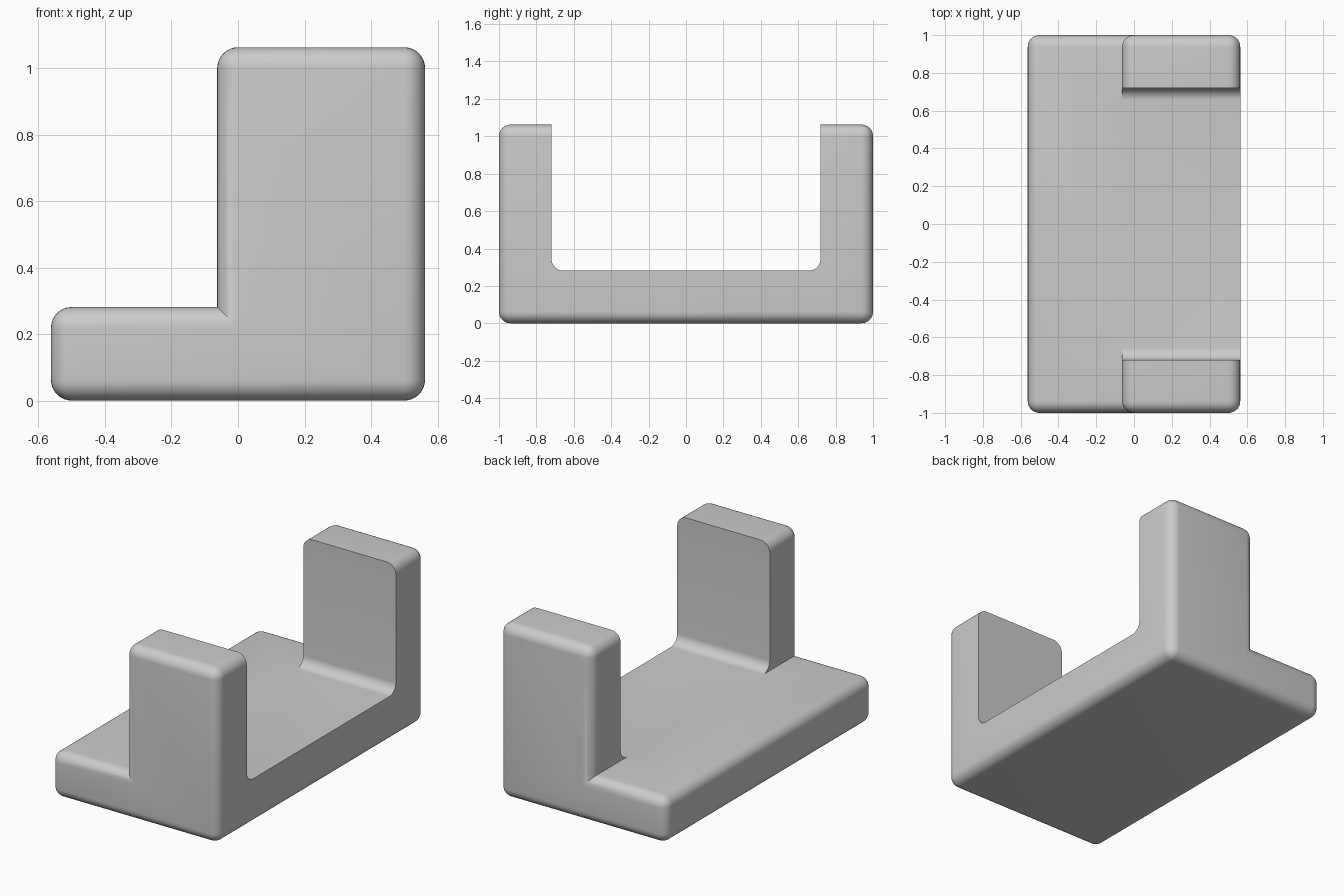
import bpy, bmesh
from math import radians

if "Cube" in bpy.data.objects:
    bpy.data.objects.remove(bpy.data.objects["Cube"])

HALF_X, HALF_Y = 0.5625, 1.0
FLOOR, TOP = 0.28125, 1.0625
POST_X, CHANNEL_Y = -0.0625, 0.71875
RADIUS, SEGMENTS = 0.0625, 8

grey = bpy.data.materials.new("light_grey")
grey.use_nodes = True
grey.diffuse_color = (0.6, 0.6, 0.6, 1)
grey.node_tree.nodes["Principled BSDF"].inputs["Base Color"].default_value = (0.6, 0.6, 0.6, 1)


def prism(name, profile, axis, lo, hi, wanted):
    """Extrude a 2D profile (with z as second coordinate) and round chosen edges."""
    bm = bmesh.new()
    place = (lambda a, z, d: (a, d, z)) if axis == "y" else (lambda a, z, d: (d, a, z))
    face = bm.faces.new([bm.verts.new(place(a, z, lo)) for a, z in profile])
    shift = (0, hi - lo, 0) if axis == "y" else (hi - lo, 0, 0)
    new = bmesh.ops.extrude_face_region(bm, geom=[face])["geom"]
    bmesh.ops.translate(bm, vec=shift, verts=[v for v in new if isinstance(v, bmesh.types.BMVert)])
    # The extruded region may or may not keep its starting cap
    if any(e.is_boundary for e in bm.edges):
        bmesh.ops.holes_fill(bm, edges=[e for e in bm.edges if e.is_boundary])
    bmesh.ops.recalc_face_normals(bm, faces=bm.faces)
    bm.normal_update()
    edges = [e for e in bm.edges if wanted(e)]
    bmesh.ops.bevel(bm, geom=edges, offset=RADIUS, segments=SEGMENTS, profile=0.5,
                    affect="EDGES", clamp_overlap=False)
    mesh = bpy.data.meshes.new(name)
    bm.to_mesh(mesh)
    bm.free()
    mesh.materials.append(grey)
    obj = bpy.data.objects.new(name, mesh)
    bpy.context.collection.objects.link(obj)
    return obj


# L-shaped body, all outward edges rounded
l_shape = [(-HALF_X, 0), (HALF_X, 0), (HALF_X, TOP), (POST_X, TOP), (POST_X, FLOOR), (-HALF_X, FLOOR)]
body = prism("bracket_body", l_shape, "y", -HALF_Y, HALF_Y, lambda e: e.is_convex)

# Channel between the two posts, with rounded lower corners
channel = [(-CHANNEL_Y, FLOOR), (CHANNEL_Y, FLOOR), (CHANNEL_Y, TOP + 0.2), (-CHANNEL_Y, TOP + 0.2)]
cutter = prism("channel_cutter", channel, "x", POST_X - 0.1, HALF_X + 0.2,
               lambda e: all(abs(v.co.z - FLOOR) < 1e-4 for v in e.verts)
               and abs(e.verts[0].co.y - e.verts[1].co.y) < 1e-4)
cutter.hide_render = True

cut = body.modifiers.new("channel", "BOOLEAN")
cut.operation, cut.solver, cut.object = "DIFFERENCE", "EXACT", cutter
bpy.context.view_layer.objects.active = body
body.select_set(True)
bpy.ops.object.modifier_apply(modifier=cut.name)
bpy.data.objects.remove(cutter)
bpy.ops.object.shade_smooth_by_angle(angle=radians(30))
